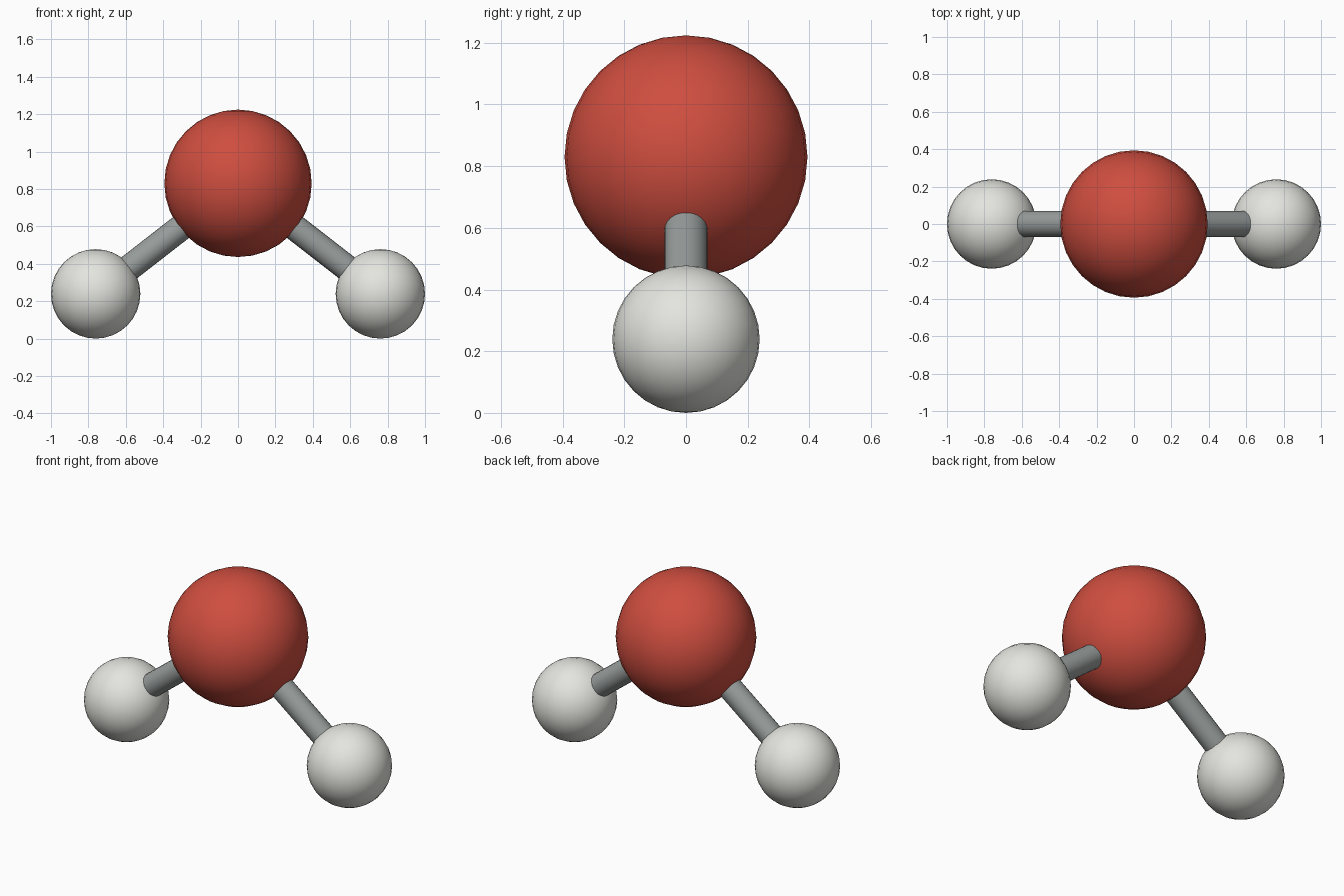
import bpy
from mathutils import Vector

cube = bpy.data.objects.get("Cube")
if cube:
    bpy.data.objects.remove(cube, do_unlink=True)


def make_material(name, rgb):
    mat = bpy.data.materials.new(name)
    mat.use_nodes = True
    colour = (*rgb, 1.0)
    mat.diffuse_color = colour
    mat.node_tree.nodes["Principled BSDF"].inputs["Base Color"].default_value = colour
    return mat


red = make_material("red", (0.62, 0.075, 0.05))
white = make_material("off_white", (0.78, 0.78, 0.74))
grey = make_material("bond_grey", (0.31, 0.335, 0.33))


def finish(name, mat):
    obj = bpy.context.object
    obj.name = name
    obj.data.materials.append(mat)
    bpy.ops.object.shade_smooth_by_angle()


def ball(name, centre, radius, mat):
    bpy.ops.mesh.primitive_uv_sphere_add(segments=32, ring_count=16,
                                         radius=radius, location=centre)
    finish(name, mat)


def rod(name, start, end, radius, mat):
    axis = end - start
    bpy.ops.mesh.primitive_cylinder_add(
        vertices=24, radius=radius, depth=axis.length,
        location=(start + end) / 2,
        rotation=axis.to_track_quat("Z", "Y").to_euler())
    finish(name, mat)


# Large central atom
centre = Vector((0, 0, 0.83))
ball("central_atom", centre, 0.394, red)

# Two small atoms, each joined to the centre by a bond rod
for side, sign in (("left", 1), ("right", -1)):
    outer = Vector((sign * 0.761, 0, 0.239))
    ball(side + "_atom", outer, 0.239, white)
    rod(side + "_bond", centre, outer, 0.07, grey)
